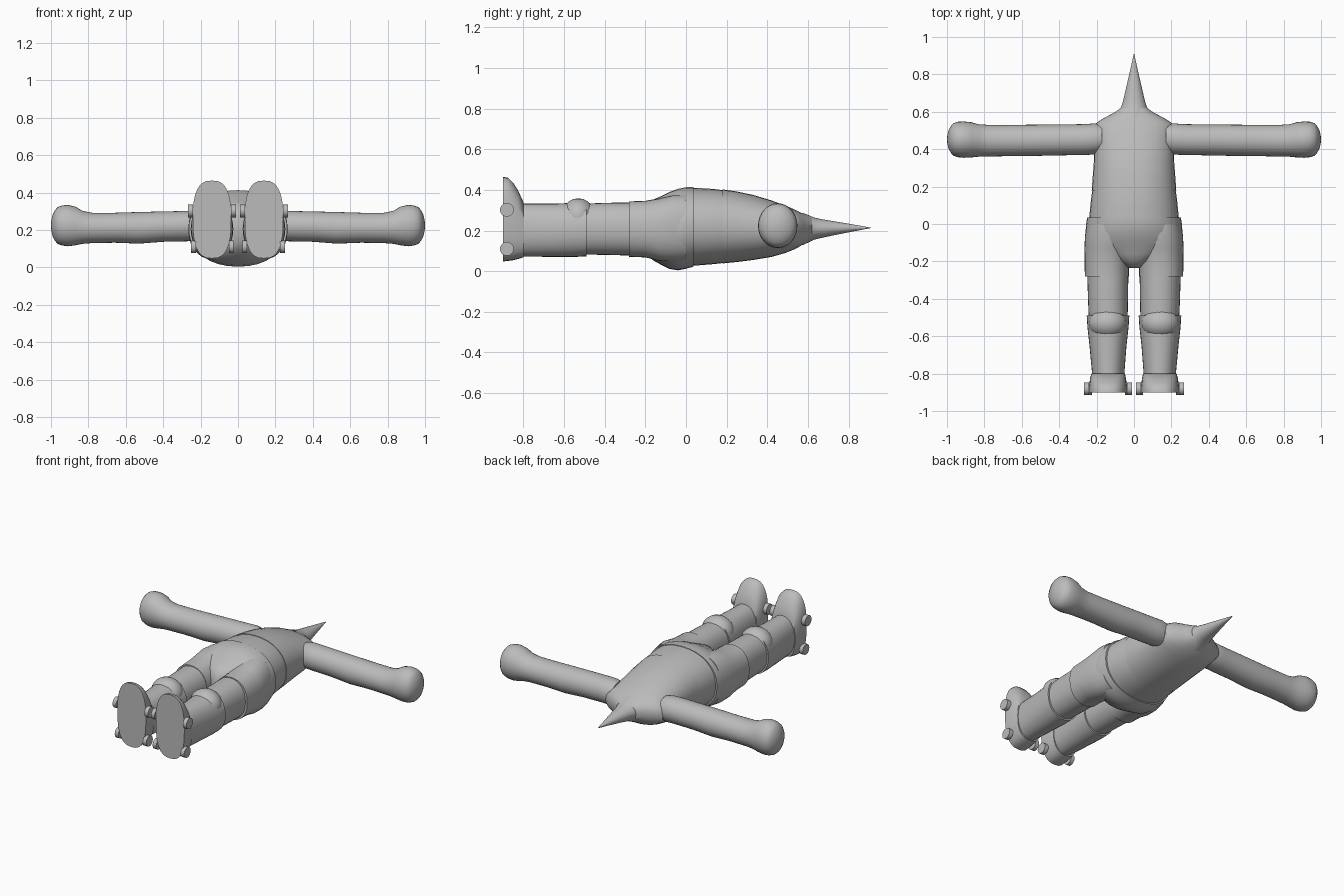
import bpy, bmesh, math
from mathutils import Vector

grey = bpy.data.materials.new("plain grey")
grey.diffuse_color = (0.5, 0.5, 0.5, 1)


def finish(name, bm, angle=40):
    bmesh.ops.recalc_face_normals(bm, faces=bm.faces)
    mesh = bpy.data.meshes.new(name)
    bm.to_mesh(mesh)
    bm.free()
    ob = bpy.data.objects.new(name, mesh)
    bpy.context.collection.objects.link(ob)
    mesh.materials.append(grey)
    bpy.ops.object.select_all(action='DESELECT')
    bpy.context.view_layer.objects.active = ob
    ob.select_set(True)
    bpy.ops.object.shade_smooth_by_angle(angle=math.radians(angle))
    return ob


def loft(name, rings, axis='Y', n=32, power=1.0, angle=40):
    """Rings are (position, low side, high side, low z, high z)."""
    bm = bmesh.new()
    loops = []
    for p, a0, a1, z0, z1 in rings:
        loop = []
        for i in range(n):
            t = 2 * math.pi * i / n
            c, s = math.cos(t), math.sin(t)
            c = math.copysign(abs(c) ** power, c)
            s = math.copysign(abs(s) ** power, s)
            a = (a0 + a1) / 2 + (a1 - a0) / 2 * c
            z = (z0 + z1) / 2 + (z1 - z0) / 2 * s
            loop.append(bm.verts.new((a, p, z) if axis == 'Y' else (p, a, z)))
        loops.append(loop)
    for la, lb in zip(loops, loops[1:]):
        for i in range(n):
            j = (i + 1) % n
            bm.faces.new((la[i], la[j], lb[j], lb[i]))
    bm.faces.new(loops[0])
    bm.faces.new(loops[-1])
    return finish(name, bm, angle)


def centred(rows):
    return [(y, -w, w, lo, hi) for y, w, lo, hi in rows]


def sided(rows, s):
    return [(y, *sorted((s * a, s * b)), lo, hi) for y, a, b, lo, hi in rows]


# Upper shirt with rounded shoulders
loft("shirt", centred([
    (0.18, 0.226, 0.038, 0.402), (0.25, 0.221, 0.045, 0.392), (0.33, 0.215, 0.055, 0.375),
    (0.42, 0.212, 0.07, 0.348), (0.49, 0.211, 0.09, 0.322), (0.535, 0.208, 0.108, 0.303),
    (0.56, 0.172, 0.122, 0.29), (0.58, 0.135, 0.134, 0.282), (0.60, 0.098, 0.145, 0.274),
    (0.62, 0.072, 0.157, 0.266)]), power=0.92)

# Waist between shirt hem and shorts
loft("waist", centred([
    (0.02, 0.241, 0.026, 0.41), (0.08, 0.235, 0.03, 0.408), (0.14, 0.229, 0.035, 0.404),
    (0.19, 0.221, 0.041, 0.397)]), power=0.92)

# Pointed head
loft("pointed_head", centred([
    (0.57, 0.088, 0.127, 0.288), (0.60, 0.081, 0.14, 0.277), (0.63, 0.067, 0.155, 0.264),
    (0.66, 0.058, 0.162, 0.257), (0.72, 0.044, 0.175, 0.247), (0.82, 0.021, 0.195, 0.23),
    (0.91, 0.001, 0.212, 0.214)]))

# Seat of the shorts, narrowing to the crotch
loft("shorts_seat", centred([
    (0.036, 0.25, 0.022, 0.413), (0.0, 0.256, 0.012, 0.413), (-0.04, 0.259, 0.004, 0.405),
    (-0.085, 0.255, 0.012, 0.388), (-0.12, 0.235, 0.03, 0.37), (-0.16, 0.18, 0.052, 0.353),
    (-0.20, 0.10, 0.085, 0.335), (-0.235, 0.035, 0.13, 0.29)]), power=0.92)

for s, side in ((-1, "left"), (1, "right")):
    # Shorts leg, thigh and lower leg
    loft(side + "_shorts_leg", sided([
        (-0.28, 0.028, 0.263, 0.07, 0.343), (-0.20, 0.028, 0.264, 0.068, 0.346),
        (-0.13, 0.025, 0.265, 0.05, 0.358), (-0.06, 0.02, 0.262, 0.045, 0.375),
        (0.0, 0.02, 0.25, 0.05, 0.375)], s), power=0.9)
    loft(side + "_thigh", sided([
        (-0.50, 0.034, 0.242, 0.082, 0.332), (-0.40, 0.032, 0.246, 0.08, 0.336),
        (-0.27, 0.03, 0.25, 0.077, 0.338)], s), power=0.92)
    loft(side + "_lower_leg", sided([
        (-0.83, 0.052, 0.222, 0.072, 0.332), (-0.78, 0.05, 0.226, 0.072, 0.332),
        (-0.65, 0.04, 0.238, 0.07, 0.332), (-0.55, 0.029, 0.249, 0.07, 0.336),
        (-0.49, 0.025, 0.253, 0.073, 0.338)], s), power=0.92)

    # Knee pad
    bm = bmesh.new()
    bmesh.ops.create_uvsphere(bm, u_segments=24, v_segments=12, radius=1)
    for v in bm.verts:
        v.co = Vector((s * 0.14 + v.co.x * 0.102, -0.53 + v.co.y * 0.085, 0.268 + v.co.z * 0.09))
    finish(side + "_knee_pad", bm)

    # Shoe with a flat upright sole
    loft(side + "_shoe", sided([
        (-0.90, 0.036, 0.242, 0.048, 0.464), (-0.875, 0.036, 0.242, 0.05, 0.46),
        (-0.85, 0.04, 0.238, 0.054, 0.435), (-0.825, 0.043, 0.235, 0.06, 0.395),
        (-0.80, 0.048, 0.228, 0.068, 0.34)], s), power=0.75, angle=50)

    # Four skate wheels
    for place, z, xs in (("front", 0.302, (0.024, 0.254)), ("rear", 0.11, (0.036, 0.238))):
        for x, where in zip(xs, ("inner", "outer")):
            y, r = -0.881, 0.034
            loft(f"{side}_{place}_{where}_wheel", [
                (s * x - 0.013, y - r, y + r, z - r, z + r),
                (s * x + 0.013, y - r, y + r, z - r, z + r)], axis='X', n=20)

    # Arm, then a rounded fist at its end
    rows = [(0.17, 0.385, 0.53, 0.145, 0.295), (0.21, 0.372, 0.538, 0.14, 0.302),
            (0.26, 0.369, 0.534, 0.14, 0.302), (0.40, 0.367, 0.532, 0.137, 0.299),
            (0.53, 0.364, 0.531, 0.127, 0.296), (0.66, 0.363, 0.53, 0.132, 0.292),
            (0.78, 0.361, 0.53, 0.13, 0.292), (0.83, 0.36, 0.533, 0.126, 0.302),
            (0.87, 0.356, 0.544, 0.118, 0.325), (0.91, 0.354, 0.548, 0.113, 0.334),
            (0.94, 0.357, 0.547, 0.117, 0.331)]
    for k in (0.92, 0.78, 0.55, 0.28, 0.04):
        rows.append((0.94 + 0.06 * math.sqrt(1 - k * k), 0.452 - 0.095 * k, 0.452 + 0.095 * k,
                     0.224 - 0.107 * k, 0.224 + 0.107 * k))
    loft(side + "_arm", [(s * r[0], *r[1:]) for r in rows], axis='X')
